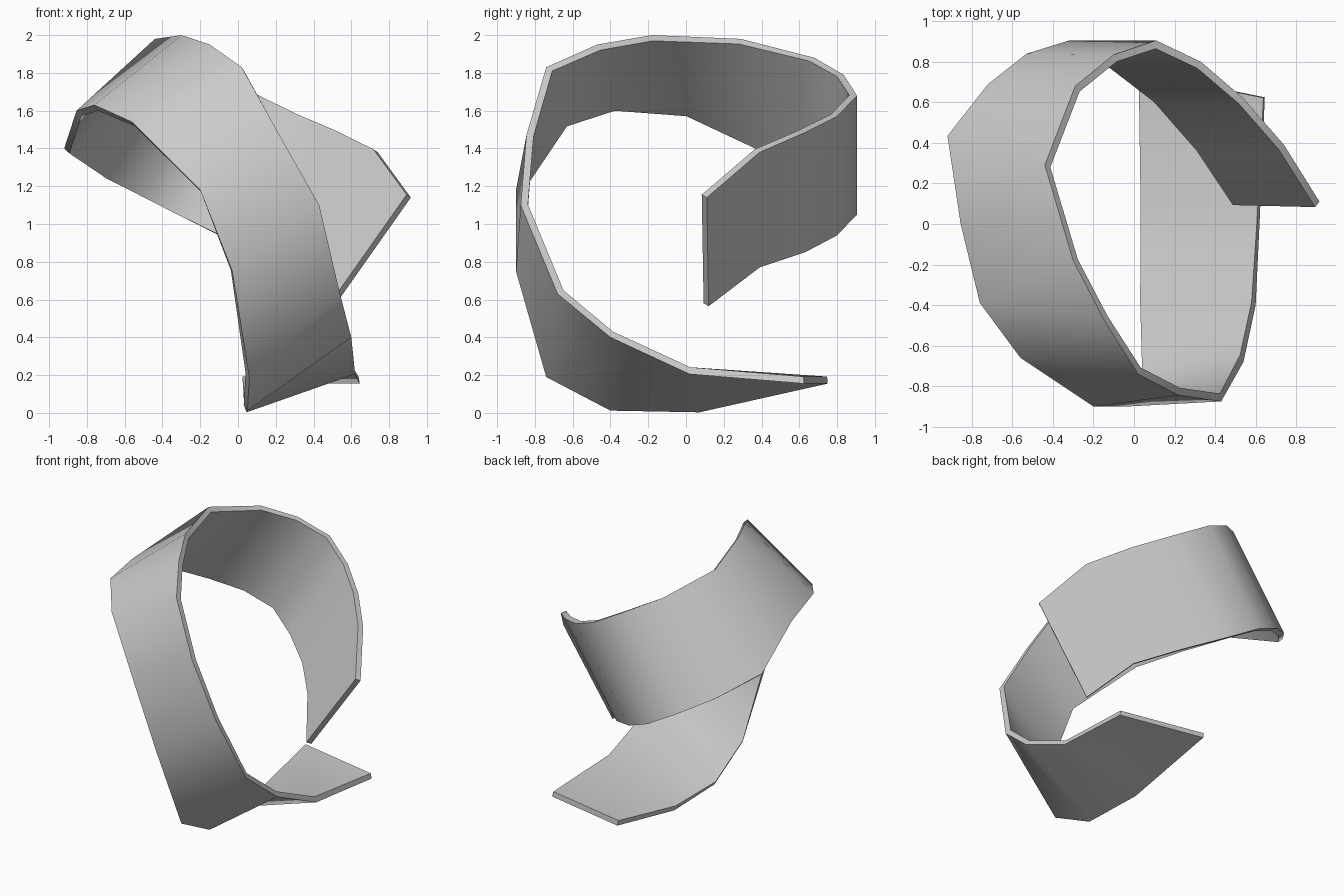
import bpy, bmesh

# Outer rim points along the band: (upper edge, lower edge) at each bend
UPPER = [(.915, .11, 1.14), (.74, .39, 1.38), (.54, .62, 1.48), (.33, .80, 1.57),
         (.11, .905, 1.68), (-.10, .835, 1.79), (-.29, .68, 1.88), (-.44, .29, 1.98),
         (-.30, -.18, 2.0), (-.15, -.47, 1.95), (.02, -.74, 1.83), (.22, -.845, 1.47),
         (.43, -.875, 1.10), (.54, -.68, .63), (.60, -.40, .40), (.62, .02, .205),
         (.645, .625, .155)]
LOWER = [(.51, .12, .565), (.33, .39, .77), (.12, .63, .85), (-.10, .80, .94),
         (-.32, .905, 1.05), (-.53, .84, 1.16), (-.72, .69, 1.26), (-.92, .435, 1.40),
         (-.855, 0, 1.60), (-.76, -.39, 1.63), (-.56, -.66, 1.54), (-.20, -.90, 1.18),
         (-.03, -.90, .75), (.06, -.74, .19), (.05, -.40, .012), (.045, .07, .003),
         (.03, .75, .155)]

# Curled band surface
bm = bmesh.new()
a = [bm.verts.new(p) for p in UPPER]
b = [bm.verts.new(p) for p in LOWER]
for i in range(len(a) - 1):
    bm.faces.new((a[i], b[i], b[i + 1], a[i + 1]))
mesh = bpy.data.meshes.new("curled_band")
bm.to_mesh(mesh)
bm.free()
band = bpy.data.objects.new("curled_band", mesh)
bpy.context.collection.objects.link(band)

# Thickness grows inward
bpy.context.view_layer.objects.active = band
band.select_set(True)
solid = band.modifiers.new("thickness", 'SOLIDIFY')
solid.thickness = 0.038
solid.offset = -1
solid.use_even_offset = True
bpy.ops.object.modifier_apply(modifier=solid.name)

# Smooth bends, crisp rims
bpy.ops.object.shade_smooth_by_angle(angle=0.87)
